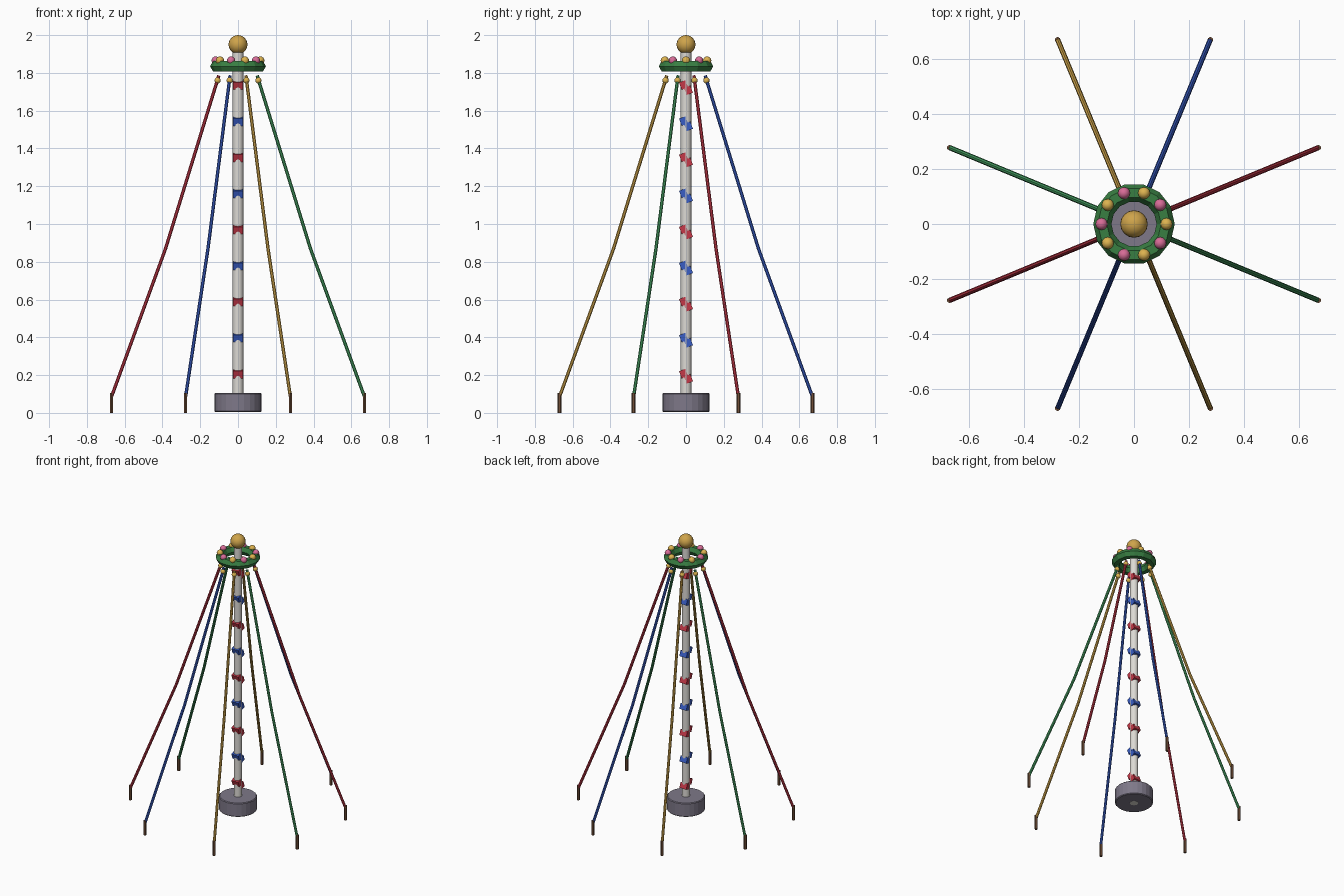
import bpy, math
from mathutils import Vector

cube = bpy.data.objects.get("Cube")
if cube:
    bpy.data.objects.remove(cube, do_unlink=True)


def material(name, r, g, b):
    m = bpy.data.materials.new(name)
    m.use_nodes = True
    m.diffuse_color = (r, g, b, 1)
    m.node_tree.nodes["Principled BSDF"].inputs["Base Color"].default_value = (r, g, b, 1)
    return m


red = material("ribbon_red", 0.56, 0.04, 0.065)
blue = material("ribbon_blue", 0.04, 0.11, 0.56)
gold = material("ribbon_gold", 0.62, 0.37, 0.07)
green = material("ribbon_green", 0.06, 0.34, 0.12)
leaf = material("leaf_green", 0.04, 0.21, 0.055)
pink = material("flower_pink", 0.68, 0.15, 0.31)
yellow = material("flower_yellow", 0.72, 0.45, 0.08)
stone = material("stone_grey", 0.21, 0.19, 0.25)
wood = material("stake_brown", 0.17, 0.08, 0.04)
white = material("pole_white", 0.72, 0.70, 0.66)


def finish(name, mat, smooth=False):
    ob = bpy.context.object
    ob.name = name
    ob.data.materials.append(mat)
    if smooth:
        bpy.ops.object.shade_smooth_by_angle(angle=math.radians(40))
    return ob


def rod(name, a, b, radius, sides, mat, smooth=False):
    a, b = Vector(a), Vector(b)
    d = b - a
    bpy.ops.mesh.primitive_cylinder_add(
        vertices=sides, radius=radius, depth=d.length, location=(a + b) / 2,
        rotation=d.to_track_quat('Z', 'Y').to_euler())
    return finish(name, mat, smooth)


def ball(name, centre, radius, mat, segments=12, rings=8):
    bpy.ops.mesh.primitive_uv_sphere_add(
        segments=segments, ring_count=rings, radius=radius, location=centre)
    return finish(name, mat, True)


def polar(r, angle, z):
    return Vector((r * math.cos(angle), r * math.sin(angle), z))


# Weighted foot, pole and finial
base = rod("base", (0, 0, 0.005), (0, 0, 0.105), 0.125, 24, stone)
bevel = base.modifiers.new("soft_edge", 'BEVEL')
bevel.width = 0.005
bevel.limit_method = 'ANGLE'
rod("pole", (0, 0, 0.004), (0, 0, 1.92), 0.028, 16, white, True)
ball("finial", (0, 0, 1.95), 0.05, gold, 16, 12)

# Painted wraps: a high block in front and a low block behind
for i in range(9):
    z = 0.194 + 0.191 * i
    for side, label in ((-1, "front"), (1, "back")):
        bpy.ops.mesh.primitive_cube_add(
            size=1, location=(0, side * 0.013, z - side * 0.014),
            rotation=(math.radians(20), 0, 0))
        bpy.context.object.scale = (0.055, 0.036, 0.04)
        finish(f"wrap_{label}_{i + 1}", blue if i % 2 else red)

# Garland ring with alternating flowers
bpy.ops.mesh.primitive_torus_add(
    major_radius=0.115, minor_radius=0.033, major_segments=14, minor_segments=6,
    location=(0, 0, 1.835))
finish("garland", leaf)
for i in range(10):
    ball(f"flower_{i + 1}", polar(0.118, math.tau * i / 10, 1.865), 0.022,
         pink if i % 2 else yellow)

# Ribbons sagging from the garland down to the stakes
colours = (red, blue, gold, green)
for i in range(8):
    a = math.tau * (i + 0.5) / 8
    top, knot = polar(0.11, a, 1.785), polar(0.117, a, 1.76)
    mid, foot = polar(0.415, a, 0.87), polar(0.723, a, 0.09)
    mat = colours[i % 4]
    rod(f"ribbon_upper_{i + 1}", top, mid, 0.0095, 8, mat)
    rod(f"ribbon_lower_{i + 1}", mid, foot, 0.0095, 8, mat)
    ball(f"knot_{i + 1}", knot, 0.017, yellow, 10, 6)
    rod(f"stake_{i + 1}", polar(0.725, a, 0), polar(0.725, a, 0.105), 0.01, 6, wood)
